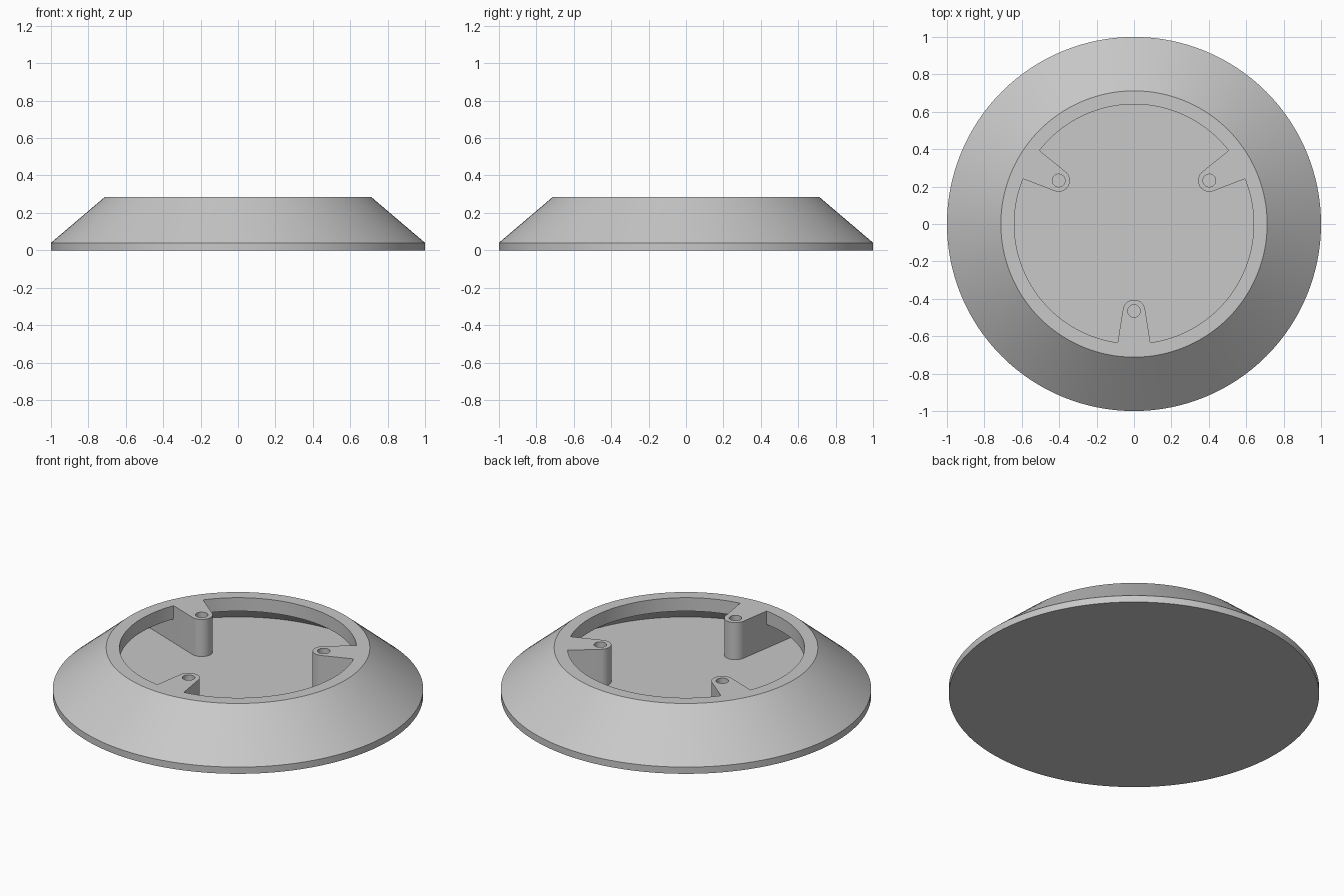
import bpy
import bmesh
from math import cos, sin, pi, radians

cube = bpy.data.objects.get("Cube")
if cube:
    bpy.data.objects.remove(cube, do_unlink=True)

grey = bpy.data.materials.new("plain_grey")
grey.use_nodes = True
colour = (0.58, 0.58, 0.58, 1)
grey.diffuse_color = colour
grey.node_tree.nodes["Principled BSDF"].inputs["Base Color"].default_value = colour


def finish(bm, name):
    bmesh.ops.recalc_face_normals(bm, faces=bm.faces)
    mesh = bpy.data.meshes.new(name)
    bm.to_mesh(mesh)
    bm.free()
    mesh.materials.append(grey)
    obj = bpy.data.objects.new(name, mesh)
    bpy.context.collection.objects.link(obj)
    return obj


def lathe(name, profile, centre=(0, 0), sides=128):
    """Closed solid from (radius, height) points, bottom to top."""
    bm = bmesh.new()
    rings = []
    for r, z in profile:
        angles = [2 * pi * i / sides for i in range(sides)]
        rings.append([bm.verts.new((centre[0] + r * cos(a), centre[1] + r * sin(a), z))
                      for a in angles])
    for low, high in zip(rings, rings[1:]):
        for i in range(sides):
            j = (i + 1) % sides
            bm.faces.new((low[i], low[j], high[j], high[i]))
    bm.faces.new(rings[0])
    bm.faces.new(rings[-1])
    return finish(bm, name)


def prism(name, outline, bottom, top):
    bm = bmesh.new()
    face = bm.faces.new([bm.verts.new((x, y, bottom)) for x, y in outline])
    grown = bmesh.ops.extrude_face_region(bm, geom=[face])["geom"]
    moved = [v for v in grown if isinstance(v, bmesh.types.BMVert)]
    bmesh.ops.translate(bm, verts=moved, vec=(0, 0, top - bottom))
    return finish(bm, name)


def subtract(target, cutter):
    cutter.hide_render = True
    mod = target.modifiers.new("cut", 'BOOLEAN')
    mod.operation = 'DIFFERENCE'
    mod.solver = 'EXACT'
    mod.object = cutter
    bpy.context.view_layer.objects.active = target
    bpy.ops.object.modifier_apply(modifier=mod.name)
    bpy.data.objects.remove(cutter, do_unlink=True)


TOP = 0.285
FLOOR = 0.064
BOSS_DIST = 0.465
BOSS_RADIUS = 0.06

# Flared outer shell and the undercut hollow inside it
base = lathe("flared_base", [(1, 0), (1, 0.04), (0.712, TOP)])
cavity = lathe("cavity_cutter", [(0.868, FLOOR), (0.70, 0.205), (0.64, 0.205), (0.64, 0.4)])

# Rib outline: rounded inner end, tapering wider towards the wall
taper = radians(9)
arc = [taper + (pi - 2 * taper) * i / 20 for i in range(21)]
rib = [(BOSS_RADIUS * cos(a), BOSS_RADIUS * sin(a) - BOSS_DIST) for a in arc]
half = rib[0][0] + 0.5 * sin(taper) / cos(taper)
rib += [(-half, rib[0][1] - 0.5), (half, rib[0][1] - 0.5)]

# Three ribs are left standing in the hollow
turns = [2 * pi * k / 3 for k in range(3)]
for t in turns:
    outline = [(x * cos(t) - y * sin(t), x * sin(t) + y * cos(t)) for x, y in rib]
    subtract(cavity, prism("rib_cutter", outline, 0.01, 0.5))
subtract(base, cavity)

# Screw hole in the end of each rib
for t in turns:
    spot = (BOSS_DIST * sin(t), -BOSS_DIST * cos(t))
    subtract(base, lathe("hole_cutter", [(0.034, 0.1), (0.034, 0.4)], spot, 32))

# Smooth curves with crisp edges
bpy.ops.object.select_all(action='DESELECT')
base.select_set(True)
bpy.context.view_layer.objects.active = base
bpy.ops.object.shade_smooth_by_angle(angle=radians(25))
